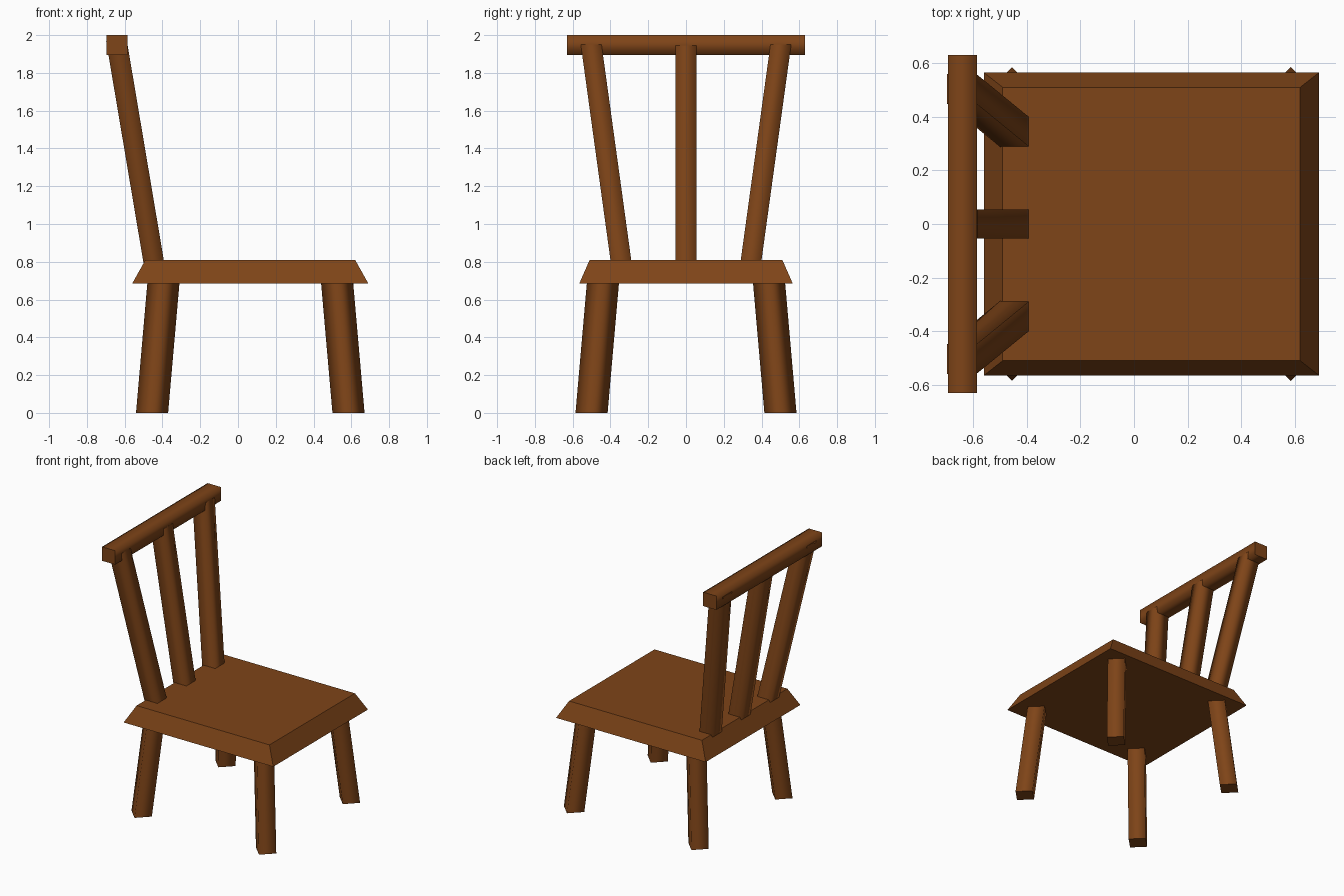
import bpy, bmesh

if "Cube" in bpy.data.objects:
    bpy.data.objects.remove(bpy.data.objects["Cube"])

wood = bpy.data.materials.new("brown_wood")
wood.diffuse_color = (0.21, 0.058, 0.009, 1)
wood.use_nodes = True
wood.node_tree.nodes["Principled BSDF"].inputs["Base Color"].default_value = wood.diffuse_color


def loft(name, ring_a, ring_b, smooth=True):
    """Four-sided bar between two rings; sides smooth, ends sharp."""
    bm = bmesh.new()
    a = [bm.verts.new(p) for p in ring_a]
    b = [bm.verts.new(p) for p in ring_b]
    n = len(a)
    caps = [bm.faces.new(a[::-1]), bm.faces.new(b)]
    for i in range(n):
        j = (i + 1) % n
        bm.faces.new((a[i], a[j], b[j], b[i])).smooth = smooth
    for cap in caps:
        for e in cap.edges:
            e.smooth = False
    bmesh.ops.recalc_face_normals(bm, faces=bm.faces)
    me = bpy.data.meshes.new(name)
    bm.to_mesh(me)
    bm.free()
    me.materials.append(wood)
    ob = bpy.data.objects.new(name, me)
    bpy.context.collection.objects.link(ob)
    return ob


def rect(x0, x1, y0, y1, z):
    return [(x0, y0, z), (x1, y0, z), (x1, y1, z), (x0, y1, z)]


def square(c, h):
    return rect(c[0] - h, c[0] + h, c[1] - h, c[1] + h, c[2])


def diamond(c, h):
    x, y, z = c
    return [(x - h, y, z), (x, y - h, z), (x + h, y, z), (x, y + h, z)]


# seat with bevelled rim
loft("seat", rect(-0.56, 0.69, -0.565, 0.565, 0.685),
     rect(-0.49, 0.62, -0.51, 0.51, 0.81), smooth=False)

# splayed legs, diamond section
for side, sy in (("near", -1), ("far", 1)):
    for end, xb, xt in (("back", -0.455, -0.392), ("front", 0.585, 0.522)):
        loft(f"{end}_leg_{side}", diamond((xb, sy * 0.5, 0), 0.085),
             diamond((xt, sy * 0.437, 0.72), 0.085))

# leaning, fanned back slats
for name, sy, top in (("near", -1, 1.965), ("middle", 0, 1.945), ("far", 1, 1.965)):
    def at(z):
        t = (z - 0.81) / 1.14
        return (-0.448 - 0.192 * t, sy * (0.345 + 0.157 * t), z)
    loft(f"back_slat_{name}", square(at(0.76), 0.055), square(at(top), 0.055))

# top rail running along y
ends = [[(-0.695, y, 1.895), (-0.585, y, 1.895), (-0.585, y, 2.0), (-0.695, y, 2.0)]
        for y in (-0.63, 0.63)]
loft("top_rail", *ends)
